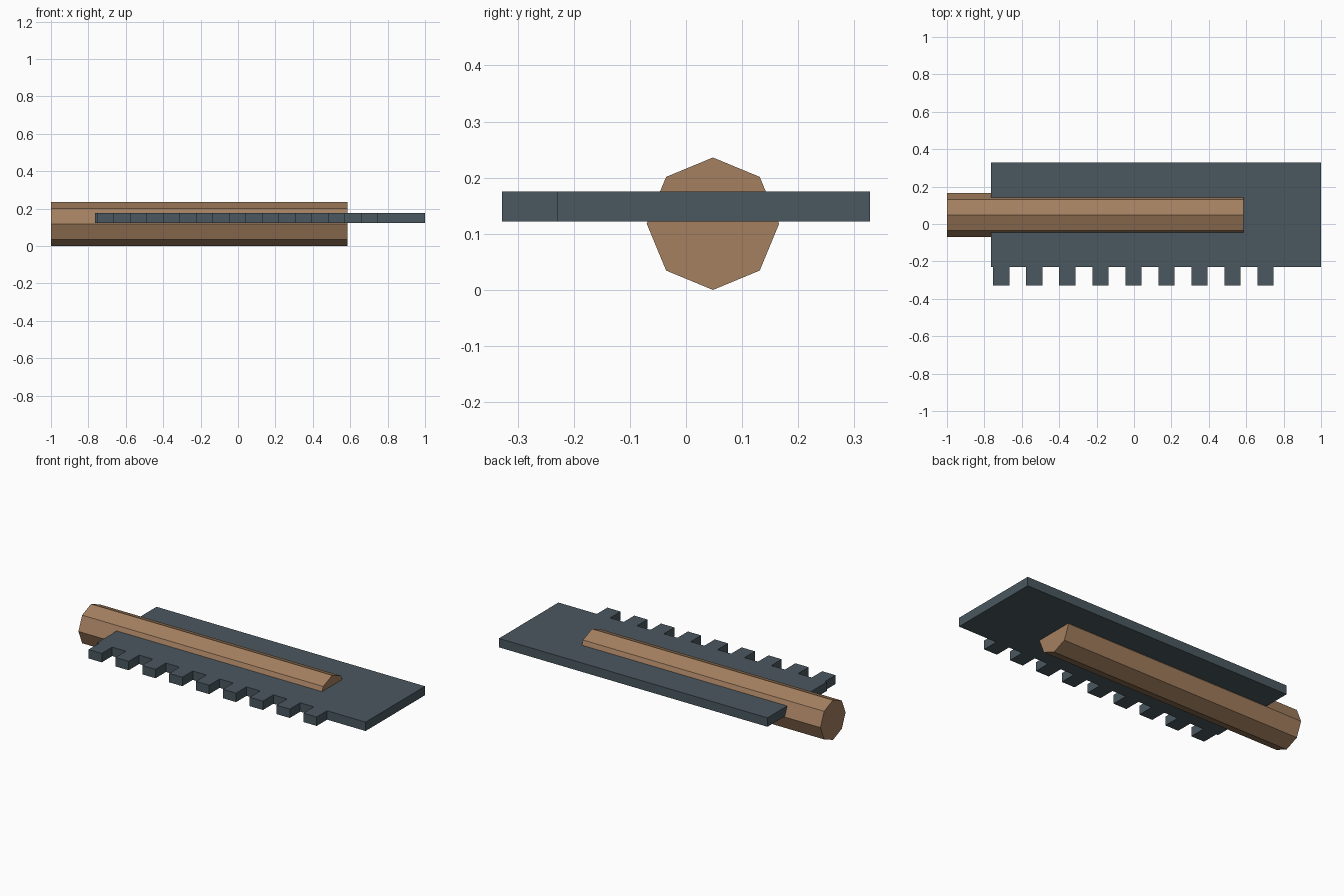
import bpy
import bmesh
import math
from mathutils import Matrix, Vector

if "Cube" in bpy.data.objects:
    bpy.data.objects.remove(bpy.data.objects["Cube"])


def material(name, rgb):
    m = bpy.data.materials.new(name)
    m.diffuse_color = (*rgb, 1.0)
    m.use_nodes = True
    m.node_tree.nodes["Principled BSDF"].inputs["Base Color"].default_value = m.diffuse_color
    return m


wood = material("brown wood", (0.37, 0.215, 0.115))
slate = material("slate metal", (0.068, 0.097, 0.115))


def add_object(name, bm, mat):
    mesh = bpy.data.meshes.new(name)
    bmesh.ops.recalc_face_normals(bm, faces=bm.faces)
    bm.to_mesh(mesh)
    bm.free()
    mesh.materials.append(mat)
    ob = bpy.data.objects.new(name, mesh)
    bpy.context.collection.objects.link(ob)
    return ob


def box(name, x0, x1, y0, y1, z0, z1, mat):
    bm = bmesh.new()
    size = Matrix.Diagonal((x1 - x0, y1 - y0, z1 - z0, 1))
    centre = Vector(((x0 + x1) / 2, (y0 + y1) / 2, (z0 + z1) / 2))
    bmesh.ops.create_cube(bm, size=1, matrix=Matrix.Translation(centre) @ size)
    return add_object(name, bm, mat)


# Octagonal handle lying along x, with a corner pointing up
R, X0, X1 = 0.118, -1.0, 0.585
bm = bmesh.new()
place = Matrix.Translation(((X0 + X1) / 2, 0.048, R)) @ Matrix.Rotation(math.pi / 2, 4, 'Y')
bmesh.ops.create_cone(bm, cap_ends=True, segments=8, radius1=R, radius2=R,
                      depth=X1 - X0, matrix=place)
add_object("handle", bm, wood)

# Flat blade plate through the handle
Z0, Z1 = 0.122, 0.175
EDGE = -0.23
box("blade", -0.765, 1.0, EDGE, 0.328, Z0, Z1, slate)

# Row of square teeth along the front edge
for i in range(9):
    x = -0.753 + i * 0.1766
    box(f"tooth_{i + 1}", x, x + 0.087, -0.328, EDGE, Z0, Z1, slate)
